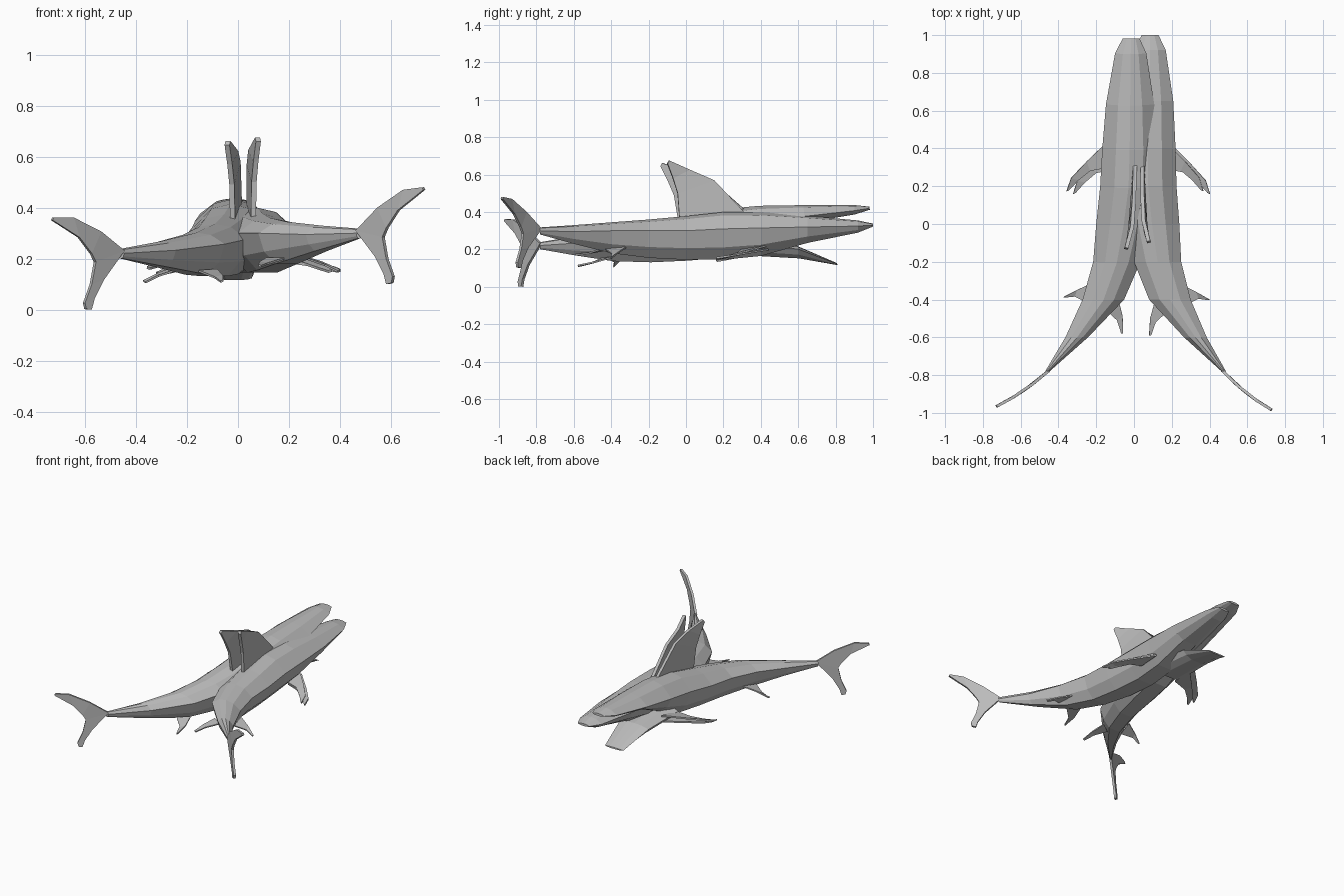
import bpy
from mathutils import Vector

cube = bpy.data.objects.get("Cube")
if cube:
    bpy.data.objects.remove(cube, do_unlink=True)

grey = bpy.data.materials.new("plain grey")
grey.use_nodes = True
COLOUR = (0.5, 0.5, 0.5, 1)
grey.diffuse_color = COLOUR
grey.node_tree.nodes["Principled BSDF"].inputs["Base Color"].default_value = COLOUR


def make(name, verts, faces, place, thickness=0):
    mesh = bpy.data.meshes.new(name)
    mesh.from_pydata([place(Vector(v)) for v in verts], [], faces)
    mesh.materials.append(grey)
    obj = bpy.data.objects.new(name, mesh)
    bpy.context.collection.objects.link(obj)
    bpy.context.view_layer.objects.active = obj
    obj.select_set(True)
    bpy.ops.object.mode_set(mode='EDIT')
    bpy.ops.mesh.select_all(action='SELECT')
    bpy.ops.mesh.normals_make_consistent(inside=False)
    bpy.ops.object.mode_set(mode='OBJECT')
    obj.select_set(False)
    if thickness:
        mod = obj.modifiers.new("thickness", 'SOLIDIFY')
        mod.thickness = thickness
        mod.offset = 0


def loft(name, sections, place):
    """Skin low-poly rings given as y, centre x, half width, top, side, bottom."""
    verts = []
    for y, cx, w, top, side, low in sections:
        half = [(0, top), (.5, top - .2 * (top - side)), (1, side),
                (.8, low + .4 * (side - low)), (.4, low)]
        ring = half + [(-x, z) for x, z in reversed(half[1:])]
        verts += [(cx + x * w, y, z) for x, z in ring]
    n = 9
    faces = [(r * n + i, r * n + (i + 1) % n, (r + 1) * n + (i + 1) % n, (r + 1) * n + i)
             for r in range(len(sections) - 1) for i in range(n)]
    faces += [tuple(range(n)), tuple(range(len(verts) - n, len(verts)))]
    make(name, verts, faces, place)


def blade(name, lead, trail, place, thickness):
    """Thin fin between a leading and a trailing edge."""
    n = len(lead)
    faces = [(i, i + 1, n + i + 1, n + i) for i in range(n - 1)]
    make(name, lead + trail, faces, place, thickness)


def tail_point(x, z):
    t = (x - .47) / .26
    return (x, -.78 - .205 * (t + .3 * t * (1 - t)), z)


def dorsal_point(y, z):
    return (.044 + .9 * max(0, .1 - y) ** 2, y, z)


def shark(prefix, place, open_mouth):
    # body, nose to tail root
    body = [(1, .085, .045, .338, .33, .322), (.92, .085, .083, .355, .325, .29),
            (.65, .08, .128, .38, .32, .235), (.4, .075, .145, .4, .315, .165),
            (.2, .075, .15, .4, .31, .145), (0, .095, .145, .378, .3, .145),
            (-.2, .125, .125, .36, .3, .155), (-.4, .19, .11, .345, .3, .18),
            (-.6, .325, .06, .33, .295, .23), (-.78, .475, .012, .318, .3, .28)]
    if open_mouth:
        for i, low in ((1, .305), (2, .285), (3, .21)):
            body[i] = body[i][:5] + (low,)
        # dropped lower jaw
        loft(prefix + "lower_jaw", [(.3, .075, .13, .24, .2, .145), (.6, .08, .11, .165, .15, .1),
                                    (.8, .08, .07, .055, .052, .045)], place)
    loft(prefix + "body", body, place)

    # crescent tail
    lead = [(.725, .48), (.65, .47), (.55, .4), (.465, .31), (.54, .21), (.575, .14), (.585, .1)]
    trail = [(.73, .47), (.63, .39), (.585, .32), (.57, .285), (.585, .2), (.61, .13), (.605, .105)]
    blade(prefix + "tail_fin", [tail_point(*p) for p in lead],
          [tail_point(*p) for p in trail], place, .015)

    # dorsal fin
    blade(prefix + "dorsal_fin",
          [dorsal_point(*p) for p in ((.32, .39), (.15, .57), (.02, .626), (-.09, .675))],
          [dorsal_point(*p) for p in ((-.035, .36), (-.045, .5), (-.07, .58), (-.1, .66))],
          place, .02)

    # pectoral fins; the inner one reaches under the neighbour
    for side, reach, drop, label in ((1, 0, 0, "outer"), (-1, .08, .012, "inner")):
        def mirrored(points):
            return [(.08 + side * (x + reach), y, z - drop) for x, y, z in points]
        blade(prefix + label + "_pectoral_fin",
              mirrored([(.1, .44, .2), (.22, .32, .18), (.3, .23, .165), (.322, .16, .155)]),
              mirrored([(.1, .29, .19), (.2, .27, .175), (.26, .22, .16), (.31, .165, .15)]),
              place, .01)

    # pelvic fins, splayed along the bent body
    blade(prefix + "outer_pelvic_fin", [(.25, -.32, .21), (.33, -.36, .185), (.4, -.4, .155)],
          [(.27, -.43, .2), (.34, -.395, .175), (.39, -.402, .15)], place, .008)
    blade(prefix + "inner_pelvic_fin", [(.11, -.41, .2), (.085, -.5, .185), (.08, -.59, .175)],
          [(.18, -.46, .2), (.115, -.52, .18), (.09, -.59, .17)], place, .008)


def level(v):
    return v


def pitched(v):
    """Mirror across, with a small yaw, a raised head and a lowered tail."""
    dy, dz = v.y - .05, v.z - .3
    tail = max(0, -.78 - v.y)
    lean = .095 * dz if v.y > -.7 else 0
    return Vector((.04 + .03 * v.y - v.x - .05 * tail,
                   v.y - lean - .015 * (v.y > .6) + .09 * tail,
                   v.z + .095 * dy - .1 * tail))


shark("left_shark_", level, False)
shark("right_shark_", pitched, True)
